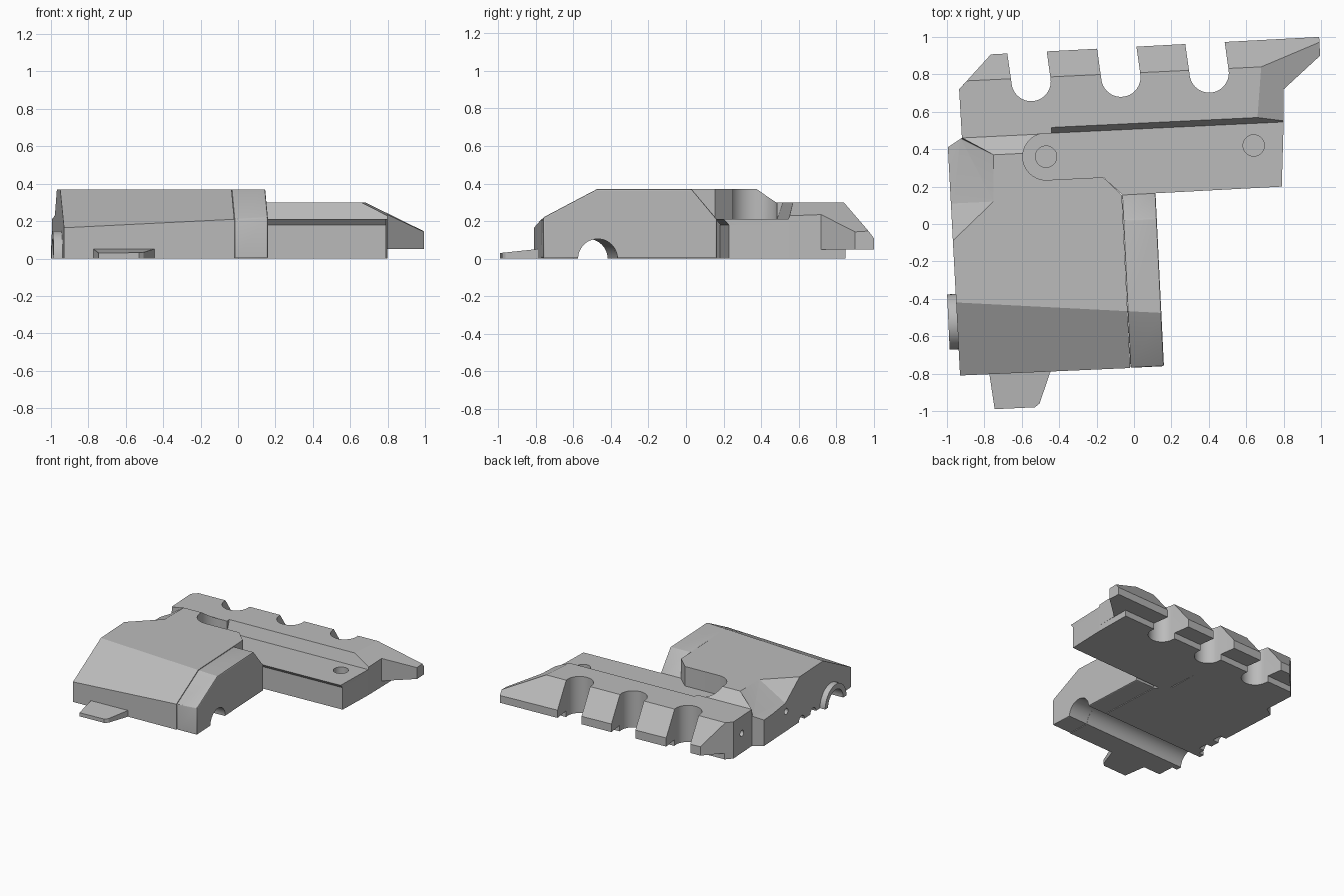
import bpy, bmesh, math
from mathutils import Vector, Matrix

if "Cube" in bpy.data.objects:
    bpy.data.objects.remove(bpy.data.objects["Cube"], do_unlink=True)

grey = bpy.data.materials.new("plain grey")
grey.use_nodes = True
COLOUR = (0.5, 0.5, 0.5, 1)
grey.diffuse_color = COLOUR
grey.node_tree.nodes["Principled BSDF"].inputs["Base Color"].default_value = COLOUR
TILT = math.radians(2.65)


def finish(name, bm):
    bmesh.ops.recalc_face_normals(bm, faces=bm.faces)
    mesh = bpy.data.meshes.new(name)
    bm.to_mesh(mesh)
    bm.free()
    mesh.materials.append(grey)
    obj = bpy.data.objects.new(name, mesh)
    bpy.context.collection.objects.link(obj)
    return obj


def prism(name, plan, low, high, slopes=()):
    """Extrude a plan outline, then slice away everything above each sloping plane."""
    bm = bmesh.new()
    face = bm.faces.new([bm.verts.new((x, y, low)) for x, y in plan])
    grown = bmesh.ops.extrude_face_region(bm, geom=[face])
    top = [v for v in grown["geom"] if isinstance(v, bmesh.types.BMVert)]
    bmesh.ops.translate(bm, verts=top, vec=(0, 0, high - low))
    for a, b, c in slopes:
        a, b, c = Vector(a), Vector(b), Vector(c)
        normal = (b - a).cross(c - a).normalized()
        if normal.z < 0:
            normal.negate()
        bmesh.ops.bisect_plane(bm, geom=bm.verts[:] + bm.edges[:] + bm.faces[:], dist=1e-5,
                               plane_co=a, plane_no=normal, clear_outer=True)
        bmesh.ops.holes_fill(bm, edges=[e for e in bm.edges if e.is_boundary])
    return finish(name, bm)


def hull(name, points):
    bm = bmesh.new()
    for p in points:
        bm.verts.new(p)
    bmesh.ops.convex_hull(bm, input=bm.verts[:])
    return finish(name, bm)


def cylinder(name, centre, radius, length, along_x=False):
    bm = bmesh.new()
    bmesh.ops.create_cone(bm, cap_ends=True, segments=48, radius1=radius, radius2=radius, depth=length)
    spin = Matrix.Rotation(TILT, 4, 'Z')
    if along_x:
        spin = spin @ Matrix.Rotation(math.pi / 2, 4, 'Y')
    bmesh.ops.transform(bm, matrix=Matrix.Translation(centre) @ spin, verts=bm.verts)
    return finish(name, bm)


def carve(obj, cutters):
    for cutter in cutters:
        mod = obj.modifiers.new("cut", 'BOOLEAN')
        mod.operation, mod.solver, mod.object = 'DIFFERENCE', 'EXACT', cutter


def arc(centre, radius, start, end, steps=20):
    span = [math.radians(start + (end - start) * i / steps) for i in range(steps + 1)]
    return [(centre[0] + radius * math.cos(a), centre[1] + radius * math.sin(a)) for a in span]


# Main block with sloping front and chamfered back
ramp = ((-0.94, -0.42, 0.37), (0.14, -0.475, 0.37), (0.16, -0.76, 0.22))
main_block = prism("main_block", [(-0.93, -0.81), (-0.02, -0.77), (-0.065, 0.155), (-0.165, 0.25),
                                  (-0.17, 0.5), (-0.45, 0.485), (-0.92, 0.46), (-0.995, 0.41)],
                   0, 0.37, [ramp, ((-0.75, 0.37, 0.37), (-0.2, 0.397, 0.37), (-0.75, 0.467, 0.30))])

# End cap beside the main block
end_cap = prism("end_cap", [(-0.019, -0.769), (0.16, -0.76), (0.115, 0.165), (-0.064, 0.158)], 0, 0.37,
                [ramp, ((-0.06, 0.02, 0.37), (0.12, 0.03, 0.37), (0.12, 0.165, 0.21))])
bevel = end_cap.modifiers.new("edge", 'BEVEL')
bevel.width, bevel.segments = 0.008, 2

# Side arm with undercut lip
arm = prism("arm", [(-0.15, 0.179), (0.79, 0.228), (0.8, 0.545), (-0.17, 0.5)], 0, 0.18)
arm_lip = hull("arm_lip", [(-0.06, 0.155, 0.21), (0.79, 0.2, 0.21), (0.8, 0.545, 0.21), (-0.17, 0.5, 0.21),
                           (-0.165, 0.25, 0.21), (-0.06, 0.183, 0.18), (0.79, 0.228, 0.18),
                           (0.8, 0.545, 0.18), (-0.17, 0.5, 0.18)])

# Toothed rail and the base under it
rail = prism("toothed_rail", [(-0.92, 0.46), (0.8, 0.545), (0.8, 0.72), (0.995, 0.9), (0.99, 1.0),
                              (-0.765, 0.907), (-0.935, 0.72)], 0.05, 0.30,
             [((-0.9, 0.765, 0.30), (0.68, 0.84, 0.30), (0.99, 1.0, 0.11)),
              ((0.68, 0.84, 0.30), (0.66, 0.57, 0.30), (1.0, 0.9, 0.14))])
rail_base = prism("rail_base", [(-0.92, 0.46), (0.8, 0.545), (0.795, 0.85), (-0.89, 0.77), (-0.935, 0.72)],
                  0, 0.055)

# Front tab
prism("front_tab", [(-0.775, -0.79), (-0.745, -0.99), (-0.53, -0.98), (-0.505, -0.96), (-0.44, -0.77)],
      0, 0.06, [((-0.8, -0.8, 0.05), (-0.4, -0.8, 0.05), (-0.6, -0.99, 0.03))])

# Half tube on the side
collar = cylinder("side_collar", (-0.945, -0.522, 0), 0.148, 0.095, True)

# Cutters
tunnel = cylinder("tunnel_cutter", (-0.4, -0.495, 0), 0.105, 2, True)
below = prism("below_cutter", [(-2, -2), (2, -2), (2, 2), (-2, 2)], -1, 0)
pivot_slot = prism("pivot_slot_cutter", arc((-0.47, 0.36), 0.125, 92, 272) + [(-0.165, 0.25), (-0.1, 0.25),
                                                                          (-0.1, 0.55), (-0.17, 0.503)], 0.21, 0.5)
corner = hull("corner_cutter", [(-0.75, 0.12, 0.371), (-0.75, 0.37, 0.371), (-0.97, -0.09, 0.371),
                                (-0.965, 0.11, 0.24), (-0.93, 0.46, 0.24), (-1.05, -0.17, 0.371),
                                (-1.05, 0.11, 0.19), (-1.05, 0.5, 0.19), (-0.92, 0.47, 0.371),
                                (-1.05, 0.5, 0.4), (-1.05, -0.17, 0.4), (-0.75, 0.25, 0.4)])
rail_slope = hull("rail_slope_cutter", [(x, 0.507 + 0.048 * x + dy, z) for x in (-0.44, 0.85)
                                        for dy, z in ((0, 0.21), (0.034, 0.31), (-0.1, 0.21), (-0.1, 0.31))])
pin_holes = [cylinder("pin_hole_cutter", (x, y, 0.2), 0.057, 0.2) for x, y in ((-0.47, 0.36), (0.64, 0.42))]
screw_holes = [cylinder("screw_hole_cutter", (-0.95, y, z), 0.025, 0.15, True)
               for y, z in ((0.1, 0.16), (0.6, 0.16))]
edge_notches = [cylinder("edge_notch_cutter", (-0.97, y, 0), 0.04, 0.12, True) for y in (-0.28, -0.12)]
tooth_gaps = []
for x in (-0.55, -0.07, 0.402):
    centre = Vector((x, 0.788 + 0.048 * x))
    out = Vector((-math.sin(math.radians(8)), math.cos(math.radians(8)))) * 0.4
    plan = arc(centre, 0.105, 188, 368)
    plan += [tuple(Vector(plan[-1]) + out), tuple(Vector(plan[0]) + out)]
    tooth_gaps.append(prism("tooth_gap_cutter", plan, -0.1, 0.5))

carve(main_block, [tunnel, pivot_slot, corner, pin_holes[0], screw_holes[0]] + edge_notches)
carve(end_cap, [tunnel])
carve(arm, [pin_holes[1]])
carve(arm_lip, [pin_holes[1]])
carve(rail, tooth_gaps + [rail_slope, screw_holes[1]])
carve(rail_base, tooth_gaps)
carve(collar, [tunnel, below])

# Apply the cuts, drop the cutters and shade
cutters = [tunnel, below, pivot_slot, corner, rail_slope] + pin_holes + screw_holes + edge_notches + tooth_gaps
for obj in (main_block, end_cap, arm, arm_lip, rail, rail_base, collar):
    graph = bpy.context.evaluated_depsgraph_get()
    mesh = bpy.data.meshes.new_from_object(obj.evaluated_get(graph))
    obj.modifiers.clear()
    obj.data = mesh
    bpy.ops.object.select_all(action='DESELECT')
    obj.select_set(True)
    bpy.context.view_layer.objects.active = obj
    bpy.ops.object.shade_smooth_by_angle(angle=math.radians(20))
for cutter in cutters:
    bpy.data.objects.remove(cutter, do_unlink=True)
